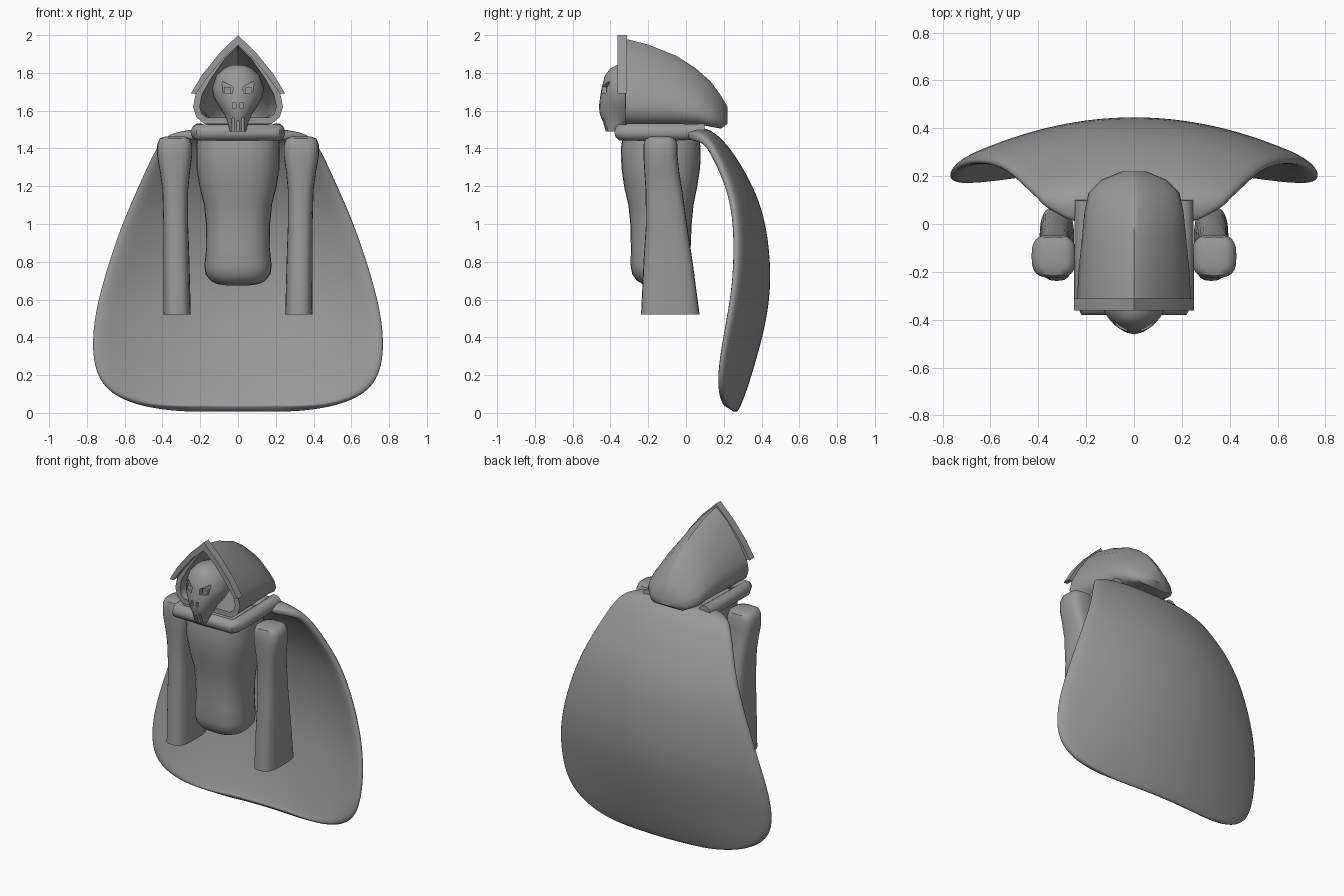
import bpy, bmesh, math

if "Cube" in bpy.data.objects:
    bpy.data.objects.remove(bpy.data.objects["Cube"])

grey = bpy.data.materials.new("stone grey")
grey.diffuse_color = (0.32, 0.32, 0.32, 1)
grey.use_nodes = True
grey.node_tree.nodes["Principled BSDF"].inputs["Base Color"].default_value = grey.diffuse_color


def finish(ob, angle=40):
    ob.data.materials.clear()
    ob.data.materials.append(grey)
    bpy.ops.object.select_all(action='DESELECT')
    ob.select_set(True)
    bpy.context.view_layer.objects.active = ob
    for m in list(ob.modifiers):
        bpy.ops.object.modifier_apply(modifier=m.name)
    bpy.ops.object.shade_smooth_by_angle(angle=math.radians(angle))
    return ob


def to_object(name, bm):
    me = bpy.data.meshes.new(name)
    bm.to_mesh(me)
    bm.free()
    ob = bpy.data.objects.new(name, me)
    bpy.context.collection.objects.link(ob)
    return ob


def loft(name, rings, cap_start=True, cap_end=True):
    bm = bmesh.new()
    vs = [[bm.verts.new(p) for p in r] for r in rings]
    n = len(vs[0])
    for a, b in zip(vs, vs[1:]):
        for i in range(n):
            bm.faces.new((a[i], a[(i + 1) % n], b[(i + 1) % n], b[i]))
    if cap_start:
        bm.faces.new(vs[0])
    if cap_end:
        bm.faces.new(vs[-1])
    bmesh.ops.recalc_face_normals(bm, faces=bm.faces)
    return to_object(name, bm)


def ring(z, x0, x1, y0, y1, p=2.0, n=28):
    # superellipse outline in a horizontal plane
    pts = []
    for i in range(n):
        a = 2 * math.pi * i / n
        c, s = math.cos(a), math.sin(a)
        pts.append(((x0 + x1) / 2 + (x1 - x0) / 2 * math.copysign(abs(c) ** (2 / p), c),
                    (y0 + y1) / 2 + (y1 - y0) / 2 * math.copysign(abs(s) ** (2 / p), s), z))
    return pts


def prisms(name, polys, y0, y1):
    # (x, z) outlines extruded along y
    bm = bmesh.new()
    for poly in polys:
        a = [bm.verts.new((x, y0, z)) for x, z in poly]
        b = [bm.verts.new((x, y1, z)) for x, z in poly]
        bm.faces.new(a)
        bm.faces.new(b)
        for i in range(len(a)):
            j = (i + 1) % len(a)
            bm.faces.new((a[i], a[j], b[j], b[i]))
    bmesh.ops.recalc_face_normals(bm, faces=bm.faces)
    return to_object(name, bm)


def both(poly):
    return [poly, [(-x, z) for x, z in poly]]


def box(x0, x1, z0, z1):
    return [(x0, z0), (x1, z0), (x1, z1), (x0, z1)]


# cape: rows of (z, centre y, edge y, half width), from collar down to hem
rows = [(1.49, 0.0, 0.0, .25), (1.515, .08, .07, .38), (1.49, .15, .12, .41),
        (1.4, .24, .16, .45), (1.2, .36, .25, .54), (1.0, .43, .285, .63),
        (.7, .457, .28, .73), (.47, .425, .24, .783), (.27, .37, .205, .785),
        (.14, .33, .2, .735), (.06, .3, .215, .62), (.015, .28, .24, .45),
        (.0, .265, .255, .22)]
N = 12
bm = bmesh.new()
grid = []
for i, (z, yc, ye, hw) in enumerate(rows):
    line = []
    for j in range(N + 1):
        u = 2 * j / N - 1
        droop = .04 * u ** 4 if i in (1, 2) else 0
        line.append(bm.verts.new((u * hw, yc + (ye - yc) * u * u, z - droop)))
    grid.append(line)
for a, b in zip(grid, grid[1:]):
    for j in range(N):
        bm.faces.new((a[j], a[j + 1], b[j + 1], b[j]))
cape = to_object("cape", bm)
sol = cape.modifiers.new("thickness", 'SOLIDIFY')
sol.thickness, sol.offset = .05, -1
cape.modifiers.new("smooth", 'SUBSURF').levels = 2
finish(cape, 60)

# collar: rounded bar running along both shoulders and across the chest
half = [(.205, .1, 1.49), (.205, -.05, 1.485), (.208, -.31, 1.485), (.195, -.343, 1.485)]
path = half + [(-x, y, z) for x, y, z in reversed(half)]
cu = bpy.data.curves.new("collar", 'CURVE')
cu.dimensions = '3D'
cu.bevel_depth, cu.bevel_resolution, cu.use_fill_caps = .044, 3, True
sp = cu.splines.new('POLY')
sp.points.add(len(path) - 1)
for p, co in zip(sp.points, path):
    p.co = (*co, 1)
collar = bpy.data.objects.new("collar", cu)
bpy.context.collection.objects.link(collar)
bpy.ops.object.select_all(action='DESELECT')
collar.select_set(True)
bpy.context.view_layer.objects.active = collar
bpy.ops.object.convert(target='MESH')
finish(bpy.context.view_layer.objects.active, 60)

# torso: (z, half width, front y, back y)
torso = [(1.46, .215, -.335, .07), (1.4, .222, -.345, .078), (1.3, .22, -.342, .075),
         (1.2, .205, -.328, .06), (1.1, .18, -.305, .04), (1.0, .17, -.295, .03),
         (.88, .168, -.292, .025), (.78, .178, -.293, .025), (.735, .172, -.285, .02),
         (.7, .145, -.26, -.01), (.682, .11, -.23, -.04), (.675, .06, -.18, -.09)]
finish(loft("torso", [ring(z, -w, w, f, b, 2.6) for z, w, f, b in torso]), 60)

# arms: (z, inner x, outer x, front y, back y)
arm = [(1.462, .28, .39, -.19, -.08), (1.452, .255, .415, -.215, -.055),
       (1.42, .243, .428, -.225, -.045), (1.36, .243, .428, -.225, -.045),
       (1.27, .255, .412, -.22, -.035), (1.18, .264, .4, -.214, -.02),
       (1.0, .264, .395, -.212, .005), (.8, .257, .395, -.225, .035), (.52, .25, .395, -.238, .072)]
for side, name in ((1, "left_arm"), (-1, "right_arm")):
    finish(loft(name, [ring(z, *sorted((side * a, side * b)), f, k, 3, 24)
                       for z, a, b, f, k in arm]), 50)

# hood: peaked section swept from the face opening to the back
prof = [(.75, 0), (.93, .08), (1, .2), (.93, .38), (.72, .58), (.4, .82), (.1, .97)]
prof = [(0, 0)] + prof + [(0, 1)] + [(-x, z) for x, z in reversed(prof)]
hood = [(-.32, .238, 1.53, 1.98), (-.2, .232, 1.53, 1.95), (-.05, .217, 1.53, 1.89),
        (.05, .207, 1.53, 1.825), (.13, .19, 1.515, 1.755), (.185, .135, 1.505, 1.68),
        (.22, .05, 1.53, 1.62)]
ob = loft("hood", [[(x * w, y, b + (t - b) * z) for x, z in prof] for y, w, b, t in hood],
          cap_start=False)
sol = ob.modifiers.new("thickness", 'SOLIDIFY')
sol.thickness, sol.offset = .035, -1
finish(ob, 42)

# raised peak trim around the top of the hood opening
trim = [(0, 2.0), (.1, 1.902), (.19, 1.79), (.25, 1.69), (.222, 1.69), (.155, 1.785), (.075, 1.88), (0, 1.945)]
finish(prisms("hood_trim", both(trim), -.362, -.312), 30)

# skull: (z, half width, front y, back y)
skull = [(1.842, .035, -.365, -.25), (1.825, .075, -.4, -.21), (1.785, .115, -.43, -.18),
         (1.72, .138, -.447, -.16), (1.67, .128, -.455, -.17), (1.62, .1, -.461, -.2),
         (1.58, .073, -.456, -.25), (1.54, .056, -.44, -.3), (1.49, .042, -.425, -.35)]
head = loft("skull", [ring(z, -w, w, f, b) for z, w, f, b in skull])
# sockets, nostrils and gaps between the teeth
eye = [(.025, 1.725), (.088, 1.76), (.078, 1.695), (.03, 1.69)]
cuts = both(eye) + both(box(.011, .026, 1.612, 1.642)) + both(box(.022, .031, 1.47, 1.56))
cuts.append(box(-.006, .006, 1.47, 1.545))
cutter = prisms("face_cutter", cuts, -.52, -.405)
cutter.hide_render = True
mod = head.modifiers.new("face", 'BOOLEAN')
mod.operation, mod.solver, mod.object = 'DIFFERENCE', 'EXACT', cutter
finish(head, 40)
bpy.data.objects.remove(cutter)

# eyes set in the sockets
finish(prisms("eyes", both(box(.036, .074, 1.692, 1.722)), -.424, -.402), 30)
